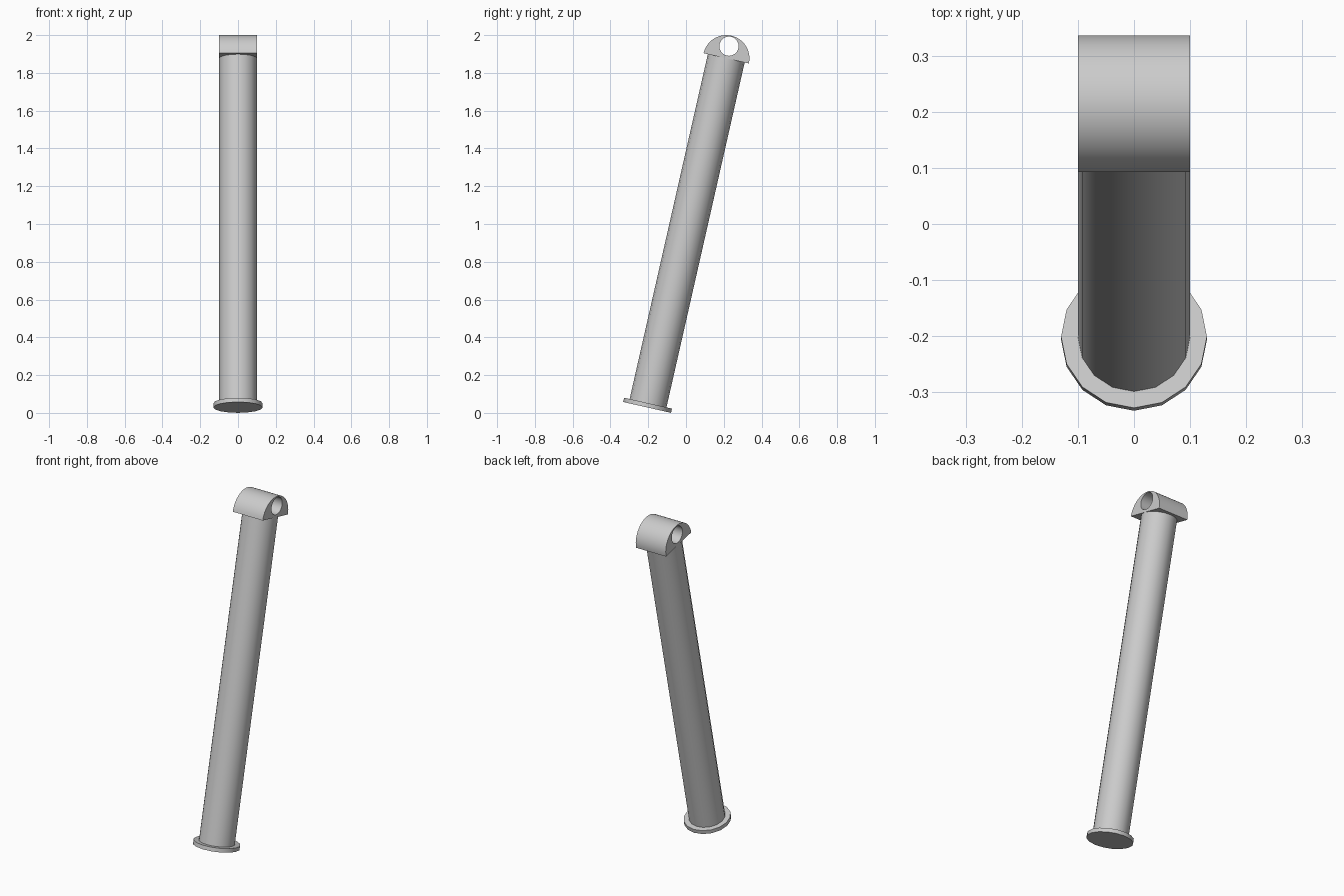
import bpy
import math
from mathutils import Matrix, Vector

cube = bpy.data.objects.get("Cube")
if cube:
    bpy.data.objects.remove(cube)

grey = bpy.data.materials.new("light grey")
grey.use_nodes = True
colour = (0.6, 0.6, 0.6, 1)
grey.diffuse_color = colour
grey.node_tree.nodes["Principled BSDF"].inputs["Base Color"].default_value = colour

# The whole strut leans back along one axis, from foot to head
foot = Vector((0, -0.206, 0.029))
head = Vector((0, 0.213, 1.877))
axis = head - foot
length = axis.length
lean = Matrix.Translation(foot) @ Matrix.Rotation(-math.atan2(axis.y, axis.z), 4, "X")


def finish(obj, name):
    obj.name = name
    obj.data.materials.clear()
    obj.data.materials.append(grey)
    bpy.ops.object.select_all(action="DESELECT")
    obj.select_set(True)
    bpy.context.view_layer.objects.active = obj
    bpy.ops.object.shade_smooth_by_angle(angle=math.radians(35))


def cylinder(name, radius, bottom, top):
    bpy.ops.mesh.primitive_cylinder_add(vertices=16, radius=radius, depth=top - bottom)
    obj = bpy.context.object
    obj.matrix_world = lean @ Matrix.Translation((0, 0, (bottom + top) / 2))
    finish(obj, name)


def arc(radius, height, sweep, steps):
    angles = [sweep * i / steps for i in range(steps + 1)]
    return [(radius * math.cos(a), height + radius * math.sin(a)) for a in angles]


# Foot flange and long shaft
cylinder("foot_flange", 0.13, 0, 0.023)
cylinder("shaft", 0.1, 0.023, length)

# Half-round head with a cross hole, extruded from side to side
profile = bpy.data.curves.new("head_profile", "CURVE")
profile.dimensions = "2D"
profile.fill_mode = "BOTH"
profile.extrude = 0.1
outline = arc(0.123, 0, math.pi, 24)
hole = arc(0.051, 0.066, math.tau, 24)[:-1]
for loop in (outline, hole):
    spline = profile.splines.new("POLY")
    spline.points.add(len(loop) - 1)
    for point, (x, y) in zip(spline.points, loop):
        point.co = (x, y, 0, 1)
    spline.use_cyclic_u = True
clevis = bpy.data.objects.new("pivot_head", profile)
bpy.context.collection.objects.link(clevis)
sideways = Matrix(((0, 0, 1, 0), (1, 0, 0, 0), (0, 1, 0, 0), (0, 0, 0, 1)))
clevis.matrix_world = lean @ Matrix.Translation((0, 0, length)) @ sideways
bpy.ops.object.select_all(action="DESELECT")
clevis.select_set(True)
bpy.context.view_layer.objects.active = clevis
bpy.ops.object.convert(target="MESH")
clevis = bpy.context.object

# Join the caps to the walls so the shading is clean
bpy.ops.object.mode_set(mode="EDIT")
bpy.ops.mesh.select_all(action="SELECT")
bpy.ops.mesh.remove_doubles(threshold=0.0001)
bpy.ops.mesh.normals_make_consistent(inside=False)
bpy.ops.object.mode_set(mode="OBJECT")
finish(clevis, "pivot_head")
